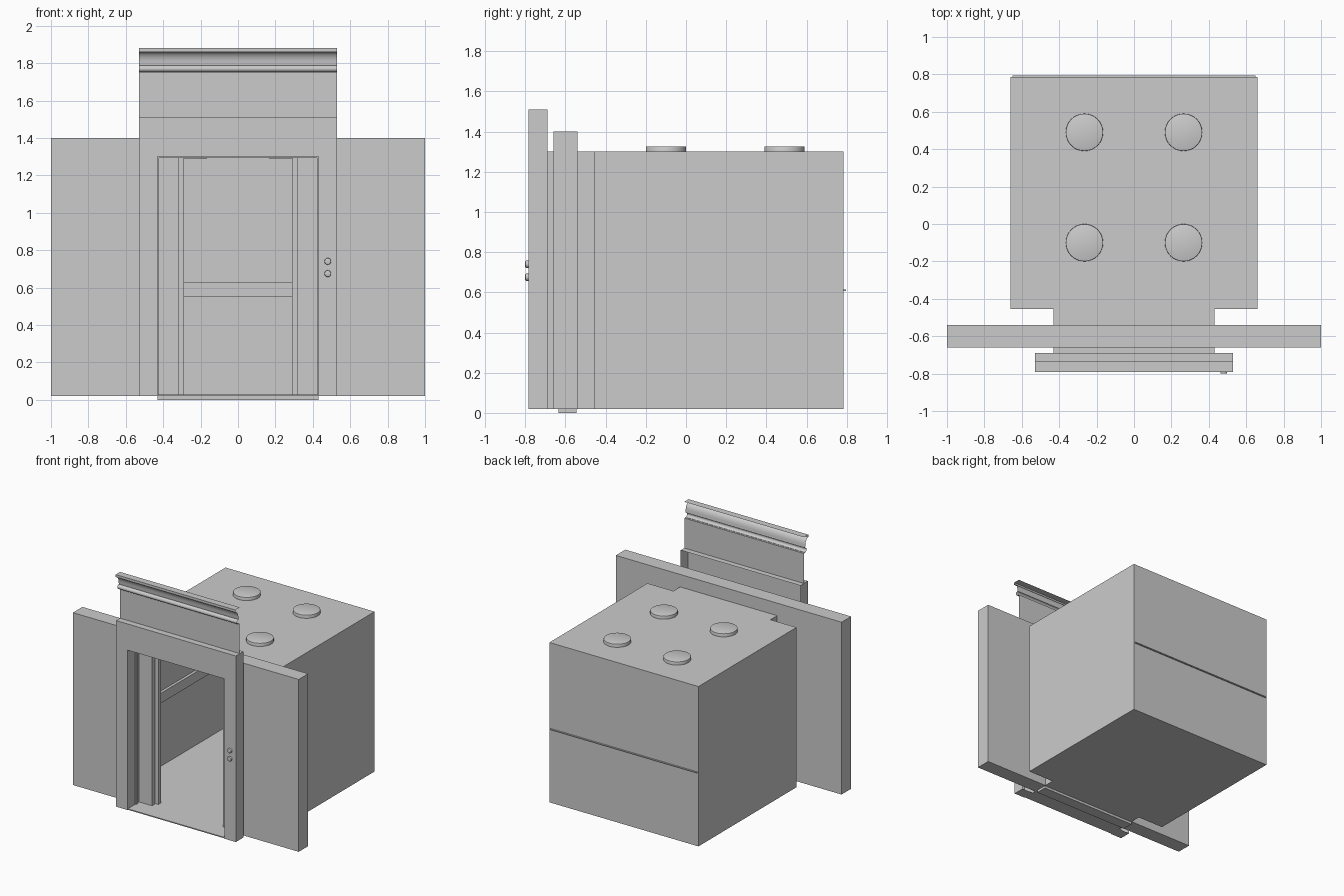
import bpy, bmesh, math
from mathutils import Matrix

if "Cube" in bpy.data.objects:
    bpy.data.objects.remove(bpy.data.objects["Cube"])


def finish(name, bm, smooth=True):
    bmesh.ops.recalc_face_normals(bm, faces=bm.faces)
    me = bpy.data.meshes.new(name)
    bm.to_mesh(me)
    bm.free()
    ob = bpy.data.objects.new(name, me)
    bpy.context.collection.objects.link(ob)
    if smooth:
        bpy.ops.object.select_all(action='DESELECT')
        ob.select_set(True)
        bpy.context.view_layer.objects.active = ob
        bpy.ops.object.shade_smooth_by_angle(angle=math.radians(35))
    return ob


def box(name, x0, x1, y0, y1, z0, z1):
    bm = bmesh.new()
    bmesh.ops.create_cube(bm, size=1)
    for v in bm.verts:
        v.co.x = (x0 + x1) / 2 + v.co.x * (x1 - x0)
        v.co.y = (y0 + y1) / 2 + v.co.y * (y1 - y0)
        v.co.z = (z0 + z1) / 2 + v.co.z * (z1 - z0)
    return finish(name, bm, False)


def portal(name, w, h, iw, ih, y0, y1, z0, open_back=False):
    """Doorway-shaped slab, optionally hollow from behind."""
    pts = [(-w, z0), (-w, h), (w, h), (w, z0), (iw, z0), (iw, ih), (-iw, ih), (-iw, z0)]
    bm = bmesh.new()
    rows = [[bm.verts.new((x, y, z)) for x, z in pts] for y in (y0, y1)]
    quads = [(0, 1, 6, 7), (1, 2, 5, 6), (2, 3, 4, 5)]
    for k, r in enumerate(rows):
        if k == 0 or not open_back:
            for q in quads:
                bm.faces.new([r[i] for i in q])
    for i in range(8):
        j = (i + 1) % 8
        bm.faces.new((rows[0][i], rows[0][j], rows[1][j], rows[1][i]))
    return finish(name, bm, False)


def disc(name, r, depth, matrix, segs=32, bevel=0.004):
    bm = bmesh.new()
    bmesh.ops.create_cone(bm, cap_ends=True, segments=segs, radius1=r, radius2=r, depth=depth)
    rim = [e for e in bm.edges if all(v.co.z > 0 for v in e.verts)]
    bmesh.ops.bevel(bm, geom=rim, offset=bevel, segments=2, profile=0.5, affect='EDGES')
    bm.transform(matrix)
    return finish(name, bm)


F, T = 0.02, 1.30          # floor and ceiling heights
DW = 0.43                  # half door width
t = 0.008                  # sheet thickness

# Landing wall and hollow door surround
portal("landing_wall", 1.0, 1.40, DW, T, -0.66, -0.54, F)
portal("door_surround", 0.53, 1.51, DW, T, -0.785, -0.69, F, open_back=True)

# Threshold and passage
box("threshold", -DW, DW, -0.635, -0.545, 0.0, F + 0.005)
box("passage_floor", -DW, DW, -0.78, -0.455, F, F + t)
box("passage_ceiling", -DW, DW, -0.69, -0.455, T - t, T)

# Cabin shell
box("cabin_floor", -0.66, 0.66, -0.455, 0.785, F, F + t)
box("cabin_roof", -0.66, 0.66, -0.455, 0.785, T - t, T)
box("cabin_back", -0.66, 0.66, 0.785 - t, 0.785, F, T)
box("back_handrail", -0.65, 0.65, 0.76, 0.785 - t, 0.55, 0.63)
box("back_seam", -0.65, 0.65, 0.785, 0.795, 0.606, 0.614)

for s, side in ((-1, "left"), (1, "right")):
    def sbox(name, a, b, *rest):
        box(f"{side}_{name}", min(s * a, s * b), max(s * a, s * b), *rest)
    sbox("cabin_wall", 0.66 - t, 0.66, -0.455, 0.785, F, T)
    sbox("cabin_front", DW, 0.66, -0.455, -0.455 + t, F, T)
    sbox("handrail", 0.63, 0.66 - t, -0.447, 0.777, 0.55, 0.63)
    sbox("passage_near_jamb", DW - t, DW, -0.69, -0.66, F, T)
    sbox("passage_far_jamb", DW - t, DW, -0.54, -0.455, F, T)
    # Telescoping doors, slid back into the wall
    sbox("outer_door", 0.315, 0.70, -0.637, -0.602, F, T)
    sbox("inner_door", 0.29, 0.67, -0.592, -0.557, F, T)

# Header sheet with moulded cornice
prof = [(-0.735, 1.51), (-0.735, 1.75), (-0.75, 1.75)]
for i in range(9):                                   # lower bead
    a = math.pi * i / 8
    prof.append((-0.75 - 0.02 * math.sin(a), 1.77 - 0.018 * math.cos(a)))
prof.append((-0.752, 1.80))
for i in range(1, 9):                                # upper cove
    a = math.pi / 2 * i / 8
    prof.append((-0.752 - 0.038 * (1 - math.cos(a)), 1.80 + 0.06 * math.sin(a)))
prof += [(-0.79, 1.88), (-0.735, 1.88)]
bm = bmesh.new()
rows = [[bm.verts.new((x, y, z)) for y, z in prof] for x in (-0.53, 0.53)]
for i in range(len(prof) - 1):
    bm.faces.new((rows[0][i], rows[1][i], rows[1][i + 1], rows[0][i + 1]))
finish("header_cornice", bm)

# Ceiling light housings
for i, x in enumerate((-0.265, 0.265)):
    for j, y in enumerate((-0.10, 0.49)):
        disc(f"light_housing_{i}{j}", 0.10, 0.035, Matrix.Translation((x, y, T + 0.0085)))

# Call buttons
for i, z in enumerate((0.675, 0.74)):
    m = Matrix.Translation((0.48, -0.79, z)) @ Matrix.Rotation(math.pi / 2, 4, 'X')
    disc(f"call_button_{i}", 0.018, 0.02, m, 24, 0.005)
